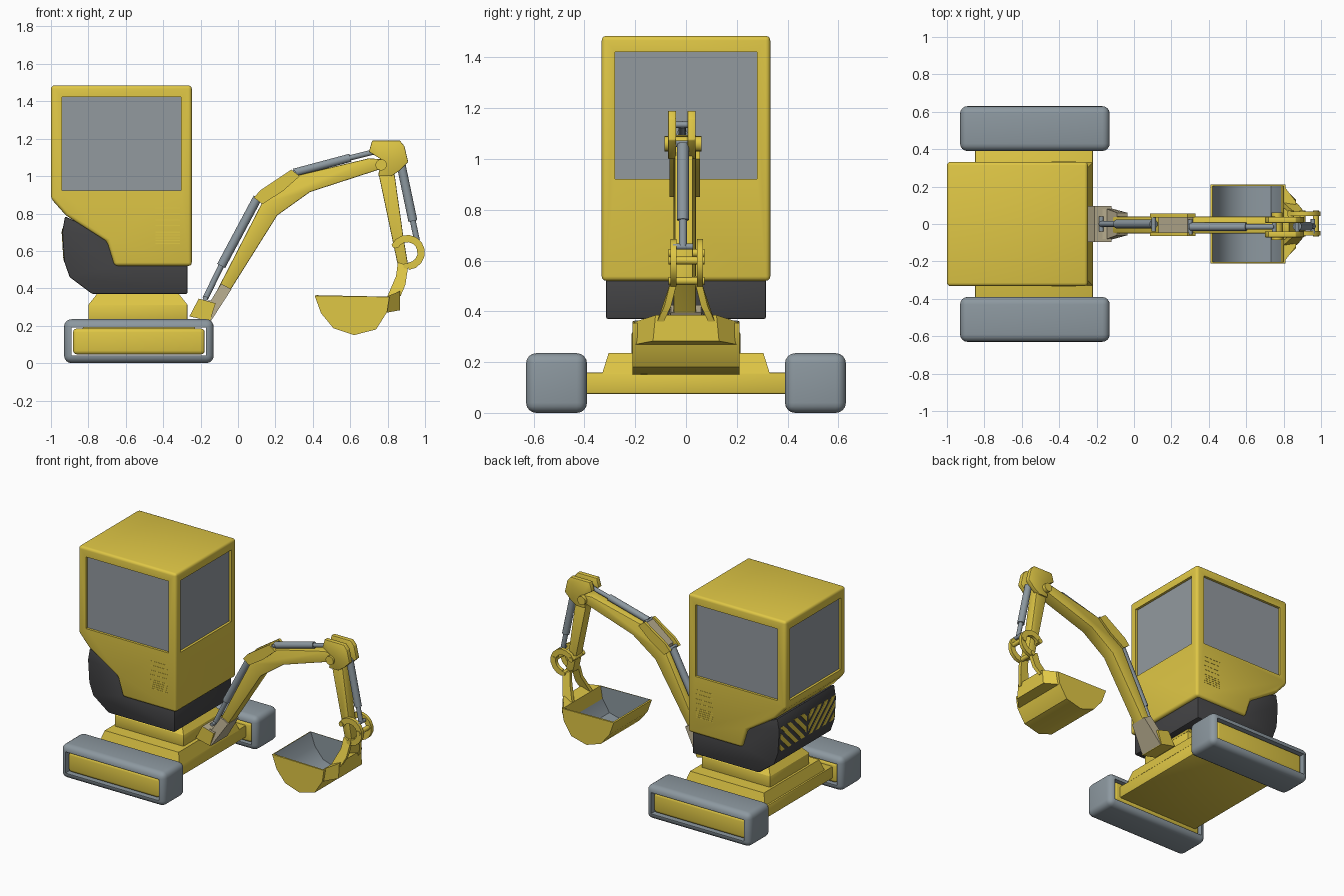
import bpy, bmesh, math
from mathutils import Vector

if "Cube" in bpy.data.objects:
    bpy.data.objects.remove(bpy.data.objects["Cube"])


def material(name, rgb):
    m = bpy.data.materials.new(name)
    m.diffuse_color = (*rgb, 1)
    m.use_nodes = True
    m.node_tree.nodes["Principled BSDF"].inputs["Base Color"].default_value = m.diffuse_color
    return m


YELLOW = material("yellow paint", (0.74, 0.57, 0.06))
DARK = material("dark plastic", (0.055, 0.055, 0.058))
STEEL = material("grey steel", (0.265, 0.315, 0.35))
GLASS = material("window glass", (0.29, 0.32, 0.345))
TAN = material("worn tan metal", (0.47, 0.41, 0.27))


def finish(ob):
    """Apply all modifiers and shade smooth with sharp edges kept."""
    bpy.ops.object.select_all(action='DESELECT')
    bpy.context.view_layer.objects.active = ob
    ob.select_set(True)
    for m in list(ob.modifiers):
        bpy.ops.object.modifier_apply(modifier=m.name)
    bpy.ops.object.shade_smooth_by_angle(angle=math.radians(35))
    return ob


def make(name, bm, mat, bevel=0.0, seg=2):
    bmesh.ops.recalc_face_normals(bm, faces=bm.faces)
    me = bpy.data.meshes.new(name)
    bm.to_mesh(me)
    bm.free()
    me.materials.append(mat)
    ob = bpy.data.objects.new(name, me)
    bpy.context.collection.objects.link(ob)
    if bevel:
        b = ob.modifiers.new("bevel", 'BEVEL')
        b.width, b.segments, b.limit_method = bevel, seg, 'ANGLE'
        b.angle_limit = math.radians(25)
    return finish(ob)


def prism(name, pts, half, mat, yc=0.0, bevel=0.0, seg=2):
    """Side profile of (x, z[, half width[, centre y]]) points extruded along y."""
    bm = bmesh.new()
    sides = []
    for s in (-1, 1):
        sides.append([bm.verts.new((p[0], (p[3] if len(p) > 3 else yc) + s * (p[2] if len(p) > 2 else half), p[1]))
                      for p in pts])
        bm.faces.new(sides[-1])
    n = len(pts)
    for i in range(n):
        j = (i + 1) % n
        bm.faces.new((sides[0][i], sides[0][j], sides[1][j], sides[1][i]))
    return make(name, bm, mat, bevel, seg)


def box(name, x, y, z, mat, bevel=0.0, seg=2, taper=0.0):
    """Box from (min, max) ranges; taper pulls the top edges inward."""
    bm = bmesh.new()
    bmesh.ops.create_cube(bm, size=1)
    for v in bm.verts:
        t = taper if v.co.z > 0 else 0
        v.co = [sum(r) / 2 + c * (r[1] - r[0] - 2 * t * (k < 2))
                for k, (r, c) in enumerate(zip((x, y, z), v.co))]
    return make(name, bm, mat, bevel, seg)


def rod(name, a, b, r, mat, n=16):
    a, b = Vector(a), Vector(b)
    bm = bmesh.new()
    bmesh.ops.create_cone(bm, cap_ends=True, segments=n, radius1=r, radius2=r, depth=(b - a).length)
    q = (b - a).to_track_quat('Z', 'Y')
    for v in bm.verts:
        v.co = q @ v.co + (a + b) / 2
    return make(name, bm, mat)


def cut(ob, cutter):
    m = ob.modifiers.new("cut", 'BOOLEAN')
    m.operation, m.solver, m.object = 'DIFFERENCE', 'EXACT', cutter
    finish(ob)
    bpy.data.objects.remove(cutter)


def ram(name, a, mid, b, y=-0.015, r=0.022):
    """Hydraulic cylinder: thick barrel a-mid, thin piston mid-b, pins at the ends."""
    a3, m3, b3 = ((p[0], y, p[1]) for p in (a, mid, b))
    rod(name + "_barrel", a3, m3, r, STEEL)
    rod(name + "_piston", m3, b3, r * 0.65, STEEL)
    for i, p in enumerate((a, b)):
        rod(f"{name}_pin_{i}", (p[0], y - 0.04, p[1]), (p[0], y + 0.04, p[1]), 0.012, STEEL, 12)


# Tracks with yellow inner frames
for side, s in (("front", -1), ("rear", 1)):
    track = box(side + "_track", (-0.93, -0.13), sorted((s * 0.39, s * 0.63)), (0, 0.235), STEEL, 0.04, 4)
    cut(track, box("track_cutter", (-0.89, -0.17), (s * 0.5 - 0.3, s * 0.5 + 0.3), (0.042, 0.19), DARK))
    box(side + "_track_frame", (-0.882, -0.178), sorted((s * 0.4, s * 0.615)), (0.047, 0.185), YELLOW, 0.02, 3)

# Undercarriage and turntable
box("chassis", (-0.85, -0.22), (-0.41, 0.41), (0.075, 0.16), YELLOW, 0.008)
box("chassis_top", (-0.84, -0.22), (-0.33, 0.33), (0.155, 0.235), YELLOW, taper=0.025)
box("turntable", (-0.80, -0.27), (-0.215, 0.215), (0.23, 0.315), YELLOW, 0.006)
box("turntable_collar", (-0.80, -0.27), (-0.215, 0.215), (0.312, 0.375), YELLOW, taper=0.05)

# Dark counterweight with chevron stripes on its back
prism("counterweight", [(-0.925, 0.785), (-0.94, 0.70), (-0.93, 0.545), (-0.90, 0.46), (-0.78, 0.37),
                        (-0.27, 0.37), (-0.27, 0.53), (-0.64, 0.53), (-0.67, 0.67)], 0.315, DARK, bevel=0.008)
for s in (-1, 1):
    bm = bmesh.new()
    for i in range(-2, 4):
        rows = []
        for z, x in ((0.55, -0.932), (0.70, -0.9415), (0.72, -0.938)):
            y = 0.02 + 0.075 * i + (z - 0.55)
            rows.append([bm.verts.new((x, y + d, z)) for d in (0, 0.038)])
        for a, b in zip(rows, rows[1:]):
            bm.faces.new((a[0], b[0], b[1], a[1]))
    # Trim the stripes to one half of the back, then mirror
    for y, n in ((0.30, 1), (0.01, -1)):
        bmesh.ops.bisect_plane(bm, geom=bm.verts[:] + bm.edges[:] + bm.faces[:],
                               plane_co=(0, y, 0), plane_no=(0, n, 0), clear_outer=True)
    for v in bm.verts:
        v.co.y *= s
    stripes = make("warning_stripes_" + ("left" if s > 0 else "right"), bm, YELLOW)
    sol = stripes.modifiers.new("thickness", 'SOLIDIFY')
    sol.thickness, sol.offset = 0.003, 0
    finish(stripes)

# Cabin with a recessed window on all four sides
cabin = prism("cabin", [(-1, 1.485), (-0.247, 1.485), (-0.247, 0.52), (-0.66, 0.52), (-0.70, 0.65),
                        (-0.92, 0.79), (-1, 0.88)], 0.332, YELLOW, bevel=0.018, seg=3)
WX, WY, WZ, D = (-0.94, -0.305), (-0.28, 0.28), (0.922, 1.422), 0.022
windows = {"front": (WX, (-0.332, -0.332 + D), 1, -1), "rear": (WX, (0.332 - D, 0.332), 1, 1),
           "left": ((-1, -1 + D), WY, 0, -1), "right": ((-0.247 - D, -0.247), WY, 0, 1)}
for name, (wx, wy, axis, s) in windows.items():
    r = [list(wx), list(wy)]
    r[axis][1 if s > 0 else 0] += s * 0.1
    cut(cabin, box("window_cutter", *r, WZ, YELLOW))
    g = [list(wx), list(wy)]
    floor = g[axis][0 if s > 0 else 1]
    g[axis] = sorted((floor - s * 0.002, floor + s * 0.005))
    box(name + "_window", *g, WZ, GLASS)

# Vent slats on both flanks, body coloured
for s in (-1, 1):
    for i, z in enumerate((0.83, 0.80, 0.765, 0.735, 0.70, 0.685, 0.67, 0.655, 0.64)):
        box(f"vent_{i}_{'rear' if s > 0 else 'front'}", (-0.44, -0.31), sorted((s * 0.329, s * 0.3335)),
            (z - 0.003, z + 0.003), YELLOW)

# Boom with foot bracket (tan on top) and knuckle plates
bracket = prism("boom_bracket", [(-0.26, 0.25), (-0.21, 0.345), (-0.12, 0.32), (-0.15, 0.225)], 0.095, YELLOW)
bracket.data.materials.append(TAN)
for f in bracket.data.polygons:
    f.material_index = int(f.normal.z > 0.3)
prism("boom_foot", [(-0.21, 0.33, 0.08), (-0.145, 0.335, 0.08), (-0.09, 0.425, 0.06), (-0.035, 0.395, 0.06),
                    (-0.145, 0.225, 0.09)], 0.08, TAN)
prism("boom", [(-0.14, 0.335), (0.13, 0.86), (0.30, 1.0), (0.70, 1.095), (0.77, 1.09), (0.77, 1.04),
               (0.385, 0.915), (0.21, 0.79), (-0.06, 0.36)], 0.045, YELLOW, -0.005, 0.006)
for y in (-0.055, 0.045):
    prism("boom_knuckle_plate", [(0.085, 0.885), (0.12, 0.925), (0.285, 1.035), (0.33, 1.0), (0.24, 0.92),
                                 (0.13, 0.85)], 0.01, YELLOW, y)
prism("boom_knuckle_web", [(0.13, 0.9), (0.285, 1.022), (0.32, 1.0), (0.13, 0.855)], 0.046, TAN, -0.005)
ram("boom_ram", (0.105, 0.885), (-0.09, 0.52), (-0.175, 0.345), 0.0, 0.024)
ram("stick_ram", (0.30, 1.018), (0.60, 1.098), (0.75, 1.135))

# Stick with its twin head plates
for y in (-0.055, 0.022):
    prism("stick_head_plate", [(0.70, 1.13), (0.717, 1.19), (0.865, 1.19), (0.89, 1.16), (0.91, 1.075),
                               (0.865, 1.03), (0.82, 1.0), (0.75, 1.0), (0.765, 1.09)], 0.016, YELLOW, y, 0.004)
rod("stick_hinge", (0.765, -0.085, 1.06), (0.765, 0.062, 1.06), 0.03, YELLOW)
prism("stick", [(0.75, 1.02), (0.83, 1.06), (0.885, 0.67), (0.91, 0.52), (0.855, 0.52)], 0.036, YELLOW, -0.008, 0.005)
ram("bucket_ram", (0.872, 1.06), (0.935, 0.76), (0.957, 0.655), -0.012, 0.024)

# Curved bucket links
arc = [math.radians(155 - 24 * i) for i in range(11)]
ring = [(0.905 + r * math.cos(a), 0.592 + r * math.sin(a))
        for r, angles in ((0.094, arc), (0.055, arc[::-1])) for a in angles]
for y in (-0.05, 0.055):
    prism("bucket_link", ring, 0.012, YELLOW, y)
for x, z in ((0.84, 0.63), (0.972, 0.60), (0.90, 0.52)):
    rod("link_pin", (x, -0.068, z), (x, 0.072, z), 0.016, YELLOW, 12)

# Two flared hitch plates and the bucket
for s in (-1, 1):
    prism("bucket_hitch_plate", [(x, z, 0.013, s * y) for x, z, y in (
        (0.855, 0.54, 0.045), (0.91, 0.52, 0.047), (0.895, 0.42, 0.072), (0.87, 0.36, 0.1),
        (0.80, 0.36, 0.1), (0.845, 0.465, 0.06))], 0.013, YELLOW)
prism("bucket_mount", [(0.785, 0.268, 0.208), (0.866, 0.283, 0.13), (0.866, 0.385, 0.12), (0.80, 0.358, 0.205)],
      0.2, YELLOW)
bucket = prism("bucket", [(0.41, 0.36), (0.444, 0.267), (0.51, 0.187), (0.62, 0.15), (0.738, 0.18),
                          (0.797, 0.273), (0.81, 0.354)], 0.21, YELLOW)
bm = bmesh.new()
bm.from_mesh(bucket.data)
bmesh.ops.delete(bm, geom=[f for f in bm.faces if f.normal.z > 0.9], context='FACES_ONLY')
bm.to_mesh(bucket.data)
bm.free()
bucket.data.materials.append(STEEL)
shell = bucket.modifiers.new("shell", 'SOLIDIFY')
shell.thickness, shell.offset, shell.material_offset = 0.012, -1, 1
finish(bucket)
